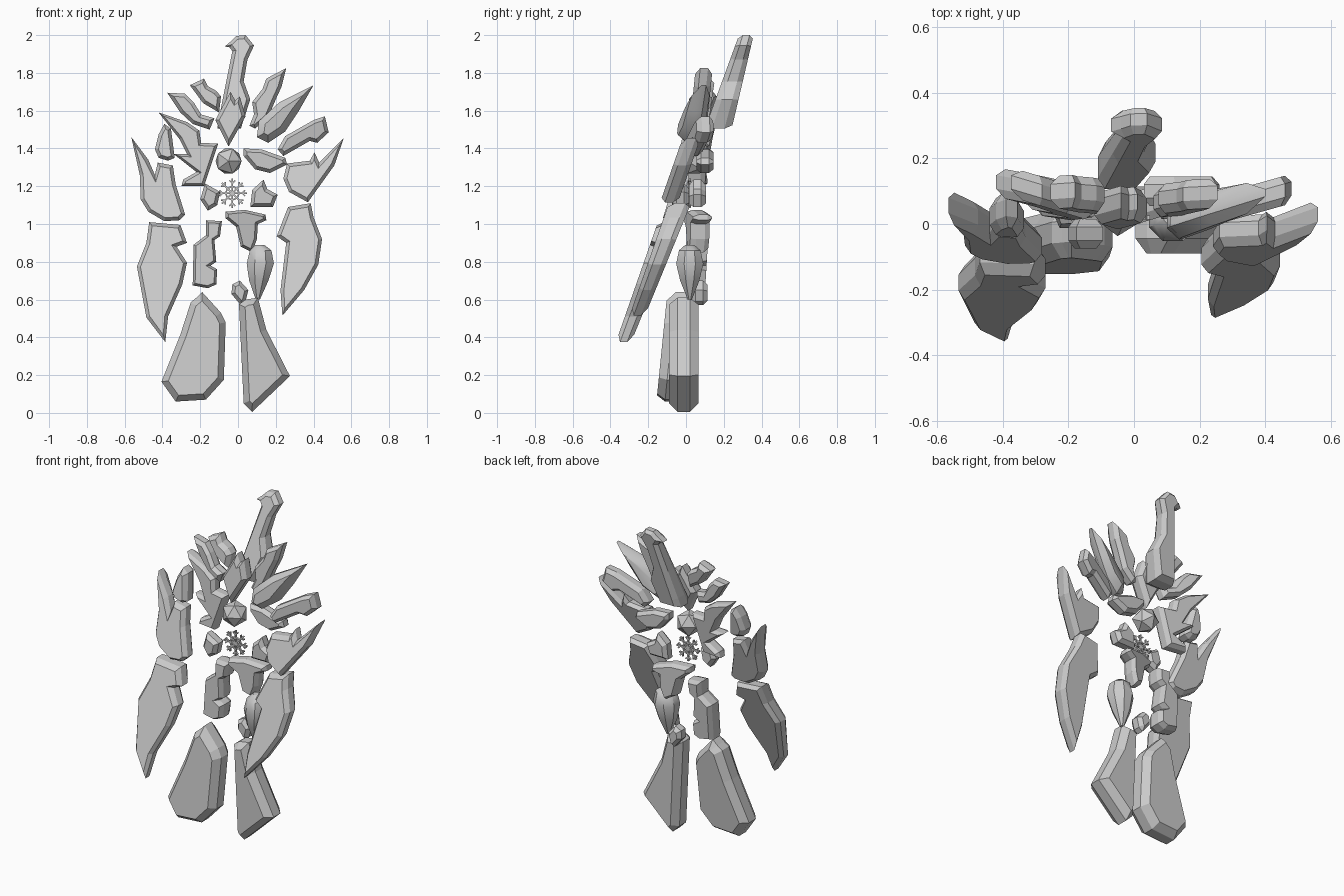
import bpy, bmesh
from math import cos, sin, pi, radians
from mathutils import Vector, Matrix


def finish(name, bm, smooth=None):
    bmesh.ops.recalc_face_normals(bm, faces=bm.faces[:])
    me = bpy.data.meshes.new(name)
    bm.to_mesh(me)
    bm.free()
    ob = bpy.data.objects.new(name, me)
    bpy.context.collection.objects.link(ob)
    if smooth:
        bpy.context.view_layer.objects.active = ob
        ob.select_set(True)
        bpy.ops.object.shade_smooth_by_angle(angle=radians(smooth))
        ob.select_set(False)
    return ob


def inset(pts, b):
    # offset a clockwise outline inwards with limited mitres
    out = []
    for i, p in enumerate(pts):
        e1 = (p - pts[i - 1]).normalized()
        e2 = (pts[(i + 1) % len(pts)] - p).normalized()
        n1, n2 = Vector((e1.y, -e1.x)), Vector((e2.y, -e2.x))
        m = n1 + n2
        if m.length < 1e-4:
            m = n1
        m.normalize()
        out.append(p + m * b / max(m.dot(n1), 0.45))
    return out


def shard(name, outline, y, t, lean=0.0, turn=0.0, b=0.018, c=None, taper=0.0, smooth=None):
    # chamfered slab: front outline (x, z), depth y, thickness t, sloped by lean (z) and turn (x)
    pts = [Vector(p) for p in outline]
    if sum(p.x * q.y - q.x * p.y for p, q in zip(pts, pts[1:] + pts[:1])) > 0:
        pts.reverse()
    xs, zs = [p.x for p in pts], [p.y for p in pts]
    xc, zc = (min(xs) + max(xs)) / 2, (min(zs) + max(zs)) / 2
    c = c or t * 0.27
    small = inset(pts, b)
    bm = bmesh.new()
    rings = []
    for ring, d in ((small, -t / 2), (pts, -t / 2 + c), (pts, t / 2 - c), (small, t / 2)):
        rings.append([bm.verts.new((p.x, y + d * (1 - taper * (p.y - zc)) + lean * (p.y - zc)
                                    + turn * (p.x - xc), p.y)) for p in ring])
    n = len(pts)
    for r0, r1 in zip(rings, rings[1:]):
        for i in range(n):
            bm.faces.new((r0[i], r0[(i + 1) % n], r1[(i + 1) % n], r1[i]))
    bm.faces.new(rings[0])
    bm.faces.new(rings[-1][::-1])
    return finish(name, bm, smooth)


# Head: tall crest leaning back, with the face shard below it
shard("head_crest", [(-.07, 1.94), (-.04, 1.965), (-.01, 1.995), (.04, 2.0), (.085, 1.945), (.05, 1.87),
      (.03, 1.755), (.065, 1.66), (.015, 1.505), (-.11, 1.505), (-.10, 1.565), (-.065, 1.74),
      (-.03, 1.915), (-.045, 1.935)], .245, .11, lean=.3, taper=1.2)
shard("face_shard", [(-.04, 1.70), (-.015, 1.655), (.01, 1.675), (.04, 1.57), (-.05, 1.41), (-.12, 1.55)],
      .05, .10, lean=.15)

# Left collar shards
shard("left_collar_inner", [(-.255, 1.735), (-.18, 1.77), (-.16, 1.73), (-.115, 1.705), (-.09, 1.675),
      (-.10, 1.59), (-.185, 1.64)], .09, .10, lean=.15)
shard("left_collar_outer", [(-.375, 1.695), (-.28, 1.69), (-.235, 1.645), (-.195, 1.58), (-.125, 1.56),
      (-.15, 1.50), (-.24, 1.53), (-.305, 1.59)], .09, .09, turn=-.3)
shard("left_chest", [(-.42, 1.59), (-.27, 1.54), (-.205, 1.495), (-.195, 1.43), (-.105, 1.425), (-.18, 1.2),
      (-.30, 1.2), (-.29, 1.235), (-.22, 1.275), (-.34, 1.37), (-.27, 1.37), (-.31, 1.45)],
      .085, .09, lean=.1, turn=-.15, b=.015)
shard("left_chip", [(-.39, 1.53), (-.355, 1.505), (-.335, 1.35), (-.37, 1.335), (-.42, 1.35), (-.44, 1.395),
      (-.42, 1.475)], .03, .11, lean=.2)

# Right collar shards
shard("right_collar_inner", [(.255, 1.825), (.23, 1.725), (.20, 1.66), (.16, 1.565), (.09, 1.505), (.06, 1.52),
      (.085, 1.58), (.075, 1.645), (.13, 1.715), (.15, 1.77)], .08, .09, lean=.1)
shard("right_collar_spike", [(.40, 1.735), (.32, 1.595), (.25, 1.49), (.16, 1.43), (.10, 1.46), (.11, 1.545),
      (.22, 1.645)], .05, .11, turn=.3, b=.035, c=.04, taper=1.5, smooth=40)
shard("right_collar_outer", [(.46, 1.57), (.48, 1.485), (.42, 1.43), (.38, 1.44), (.24, 1.36), (.21, 1.395),
      (.25, 1.465), (.40, 1.55)], .07, .09, turn=.28)
shard("right_chest", [(.03, 1.40), (.125, 1.395), (.25, 1.35), (.26, 1.315), (.17, 1.27), (.09, 1.29),
      (.03, 1.36)], .10, .09)

# Shoulders and forearms swept forward
shard("left_shoulder", [(-.565, 1.46), (-.475, 1.34), (-.44, 1.26), (-.425, 1.325), (-.345, 1.31), (-.33, 1.21),
      (-.28, 1.05), (-.31, 1.02), (-.39, 1.015), (-.475, 1.065), (-.515, 1.13), (-.52, 1.26)],
      -.01, .10, lean=.3)
shard("right_shoulder", [(.56, 1.455), (.51, 1.31), (.37, 1.115), (.27, 1.17), (.24, 1.24), (.26, 1.32),
      (.38, 1.335), (.405, 1.38), (.43, 1.325)], -.03, .095, lean=.35)
shard("left_forearm", [(-.47, 1.01), (-.305, .995), (-.27, .90), (-.325, .88), (-.27, .795), (-.295, .68),
      (-.37, .51), (-.385, .375), (-.485, .505), (-.535, .775), (-.485, .90)], -.21, .10, lean=.38, taper=-.6)
shard("right_forearm", [(.265, 1.09), (.385, 1.11), (.40, 1.035), (.445, .92), (.425, .785), (.35, .65),
      (.235, .515), (.225, .65), (.255, .90), (.205, .935)], -.145, .10, lean=.38, taper=-.6)

# Waist chips, pelvis and left thigh
shard("left_waist_chip", [(-.175, 1.215), (-.095, 1.17), (-.11, 1.10), (-.16, 1.07), (-.20, 1.13)], -.03, .09)
shard("right_waist_chip", [(.135, 1.235), (.155, 1.185), (.21, 1.155), (.185, 1.09), (.065, 1.09), (.075, 1.18)],
      .06, .09)
shard("pelvis", [(-.065, 1.065), (.035, 1.075), (.145, 1.05), (.15, 1.02), (.105, 1.0), (.10, .92), (.075, .85),
      (.015, .88), (-.01, .985), (-.065, 1.03)], .06, .10, turn=.3, b=.014)
shard("left_thigh", [(-.17, 1.02), (-.085, 1.015), (-.095, .935), (-.125, .915), (-.115, .80), (-.145, .78),
      (-.11, .76), (-.115, .68), (-.16, .66), (-.24, .675), (-.235, .89), (-.17, .94)], .055, .115, lean=.06,
      b=.013)
shard("right_knee_chip", [(.01, .70), (.055, .65), (.04, .59), (.015, .57), (-.035, .63), (-.03, .68)], .07, .09)

# Right thigh: rounded crystal
bm = bmesh.new()
rings = []
for z, r, cx in ((.89, .025, .115), (.86, .062, .12), (.79, .078, .118), (.70, .055, .11), (.60, .012, .105)):
    rings.append([bm.verts.new((cx + r * cos(a * pi / 4 + pi / 8), .02 + r * sin(a * pi / 4 + pi / 8), z))
                  for a in range(8)])
for r0, r1 in zip(rings, rings[1:]):
    for i in range(8):
        bm.faces.new((r0[i], r0[(i + 1) % 8], r1[(i + 1) % 8], r1[i]))
bm.faces.new(rings[0])
bm.faces.new(rings[-1])
finish("right_thigh", bm, 40)

# Lower legs
shard("left_lower_leg", [(-.19, .64), (-.09, .53), (-.065, .48), (-.075, .175), (-.17, .07), (-.33, .06),
      (-.405, .165), (-.305, .415), (-.25, .585), (-.22, .61)], -.05, .155, lean=.1, b=.032, c=.045)
shard("right_lower_leg", [(.105, .61), (.15, .44), (.275, .195), (.075, .005), (.03, .05), (.005, .575),
      (.04, .60)], -.012, .155, b=.032, c=.045)

# Core stone: point-up five-sided stone
bm = bmesh.new()
bmesh.ops.create_icosphere(bm, subdivisions=1, radius=.077,
                           matrix=Matrix.Translation((-.05, .04, 1.333)) @ Matrix.Rotation(pi / 2, 4, 'X'))
finish("core_stone", bm)

# Chest snowflake: ring plus eight forked spokes
bm = bmesh.new()
centre = Matrix.Translation((-.03, .02, 1.163))


def bar(turn, r0, r1, w, base=Matrix()):
    m = centre @ base @ Matrix.Rotation(turn, 4, 'Y') @ Matrix.Translation(((r0 + r1) / 2, 0, 0))
    bmesh.ops.create_cube(bm, size=1, matrix=m @ Matrix.Diagonal((r1 - r0, .012, w, 1)))


for k in range(8):
    a = k * pi / 4
    bar(a, 0, .078, .009)
    tip = Matrix.Rotation(a, 4, 'Y') @ Matrix.Translation((.052, 0, 0))
    for s in (-1, 1):
        bar(s * pi / 4, 0, .022, .007, tip)
    chord = Matrix.Rotation(a + pi / 8, 4, 'Y') @ Matrix.Translation((.033, 0, 0))
    bar(pi / 2, -.015, .015, .008, chord)
finish("chest_snowflake", bm)
